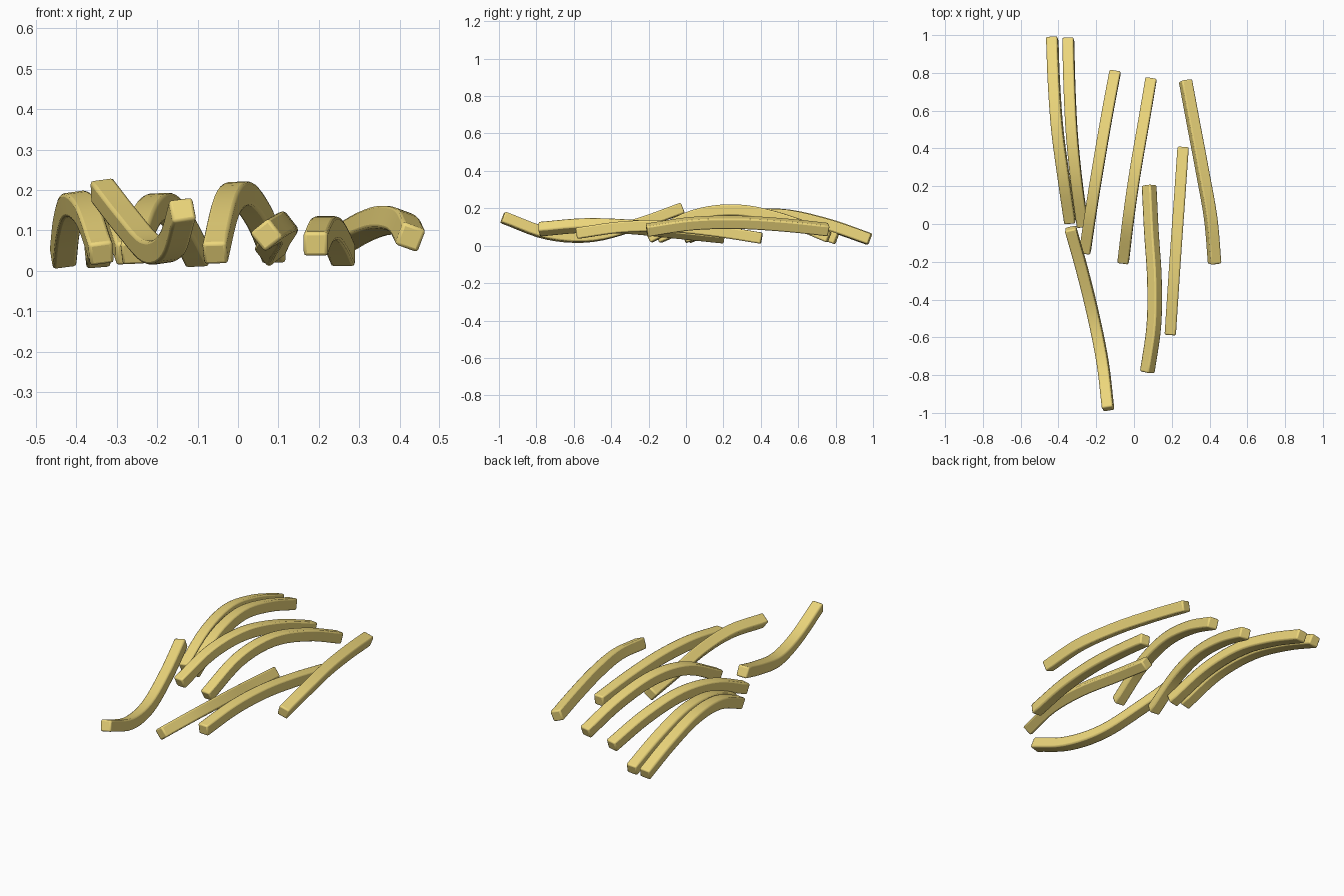
import bpy, bmesh, math
from mathutils import Vector

if "Cube" in bpy.data.objects:
    bpy.data.objects.remove(bpy.data.objects["Cube"])

mat = bpy.data.materials.new("potato_yellow")
mat.diffuse_color = (0.85, 0.68, 0.2, 1)
mat.use_nodes = True
mat.node_tree.nodes["Principled BSDF"].inputs["Base Color"].default_value = mat.diffuse_color


def catmull(pts, per_span):
    """Smooth path through a few control points."""
    p = [2 * pts[0] - pts[1]] + pts + [2 * pts[-1] - pts[-2]]
    path = []
    for i in range(1, len(p) - 2):
        a, b, c, d = p[i - 1:i + 3]
        for k in range(per_span):
            t = k / per_span
            path.append(0.5 * (2 * b + (c - a) * t + (2 * a - 5 * b + 4 * c - d) * t * t
                               + (3 * b - a - 3 * c + d) * t ** 3))
    return path + [pts[-1]]


def make_fry(name, pts, roll, size=0.06):
    """Square stick swept along the path, front end first."""
    path = catmull([Vector(p) for p in pts], 5)
    bm = bmesh.new()
    rings = []
    r = math.radians(roll)
    for i, c in enumerate(path):
        tan = (path[min(i + 1, len(path) - 1)] - path[max(i - 1, 0)]).normalized()
        side = tan.cross(Vector((0, 0, 1))).normalized()
        up = side.cross(tan)
        u = side * math.cos(r) + up * math.sin(r)
        v = up * math.cos(r) - side * math.sin(r)
        h = size / 2
        rings.append([bm.verts.new(c + u * h * a + v * h * b)
                      for a, b in ((-1, -1), (1, -1), (1, 1), (-1, 1))])
    for a, b in zip(rings, rings[1:]):
        for k in range(4):
            n = (k + 1) % 4
            bm.faces.new((a[k], a[n], b[n], b[k]))
    bm.faces.new(rings[0][::-1])
    bm.faces.new(rings[-1])
    bmesh.ops.recalc_face_normals(bm, faces=bm.faces)
    me = bpy.data.meshes.new(name)
    bm.to_mesh(me)
    bm.free()
    ob = bpy.data.objects.new(name, me)
    bpy.context.collection.objects.link(ob)
    me.materials.append(mat)
    # Softly rounded corners
    bev = ob.modifiers.new("rounded_edges", 'BEVEL')
    bev.width = 0.008
    bev.segments = 2
    bev.limit_method = 'ANGLE'
    bev.angle_limit = math.radians(40)
    bpy.ops.object.select_all(action='DESELECT')
    ob.select_set(True)
    bpy.context.view_layer.objects.active = ob
    bpy.ops.object.shade_smooth_by_angle(angle=math.radians(35))


# Control points (x, y, z) and roll for each fry
fries = [
    ("fry_far_left", [(-.338, .01, .042), (-.373, .25, .14), (-.406, .5, .165),
                      (-.424, .75, .115), (-.433, .985, .034)], 8),
    ("fry_left", [(-.272, -.01, .042), (-.306, .24, .14), (-.33, .49, .165),
                  (-.342, .74, .115), (-.348, .98, .034)], 5),
    ("fry_left_leaning", [(-.26, -.15, .042), (-.226, .08, .135), (-.187, .32, .162),
                          (-.144, .57, .118), (-.1, .805, .036)], 3),
    ("fry_middle", [(-.057, -.2, .042), (-.028, .04, .16), (.007, .28, .19),
                    (.05, .53, .138), (.09, .765, .045)], 2),
    ("fry_right", [(.427, -.21, .083), (.406, .03, .118), (.362, .28, .125),
                   (.315, .53, .11), (.272, .76, .086)], -20),
    ("fry_front_right", [(.192, -.585, .066), (.208, -.34, .1), (.225, -.09, .103),
                         (.243, .16, .078), (.26, .405, .04)], 0),
    ("fry_front_middle", [(.07, -.785, .088), (.105, -.54, .108), (.108, -.29, .1),
                          (.092, -.04, .075), (.08, .205, .05)], 38),
    ("fry_front_left", [(-.137, -.98, .152), (-.165, -.74, .065), (-.212, -.5, .052),
                        (-.273, -.25, .118), (-.337, -.022, .2)], 8),
]
for name, pts, roll in fries:
    make_fry(name, pts, roll)
